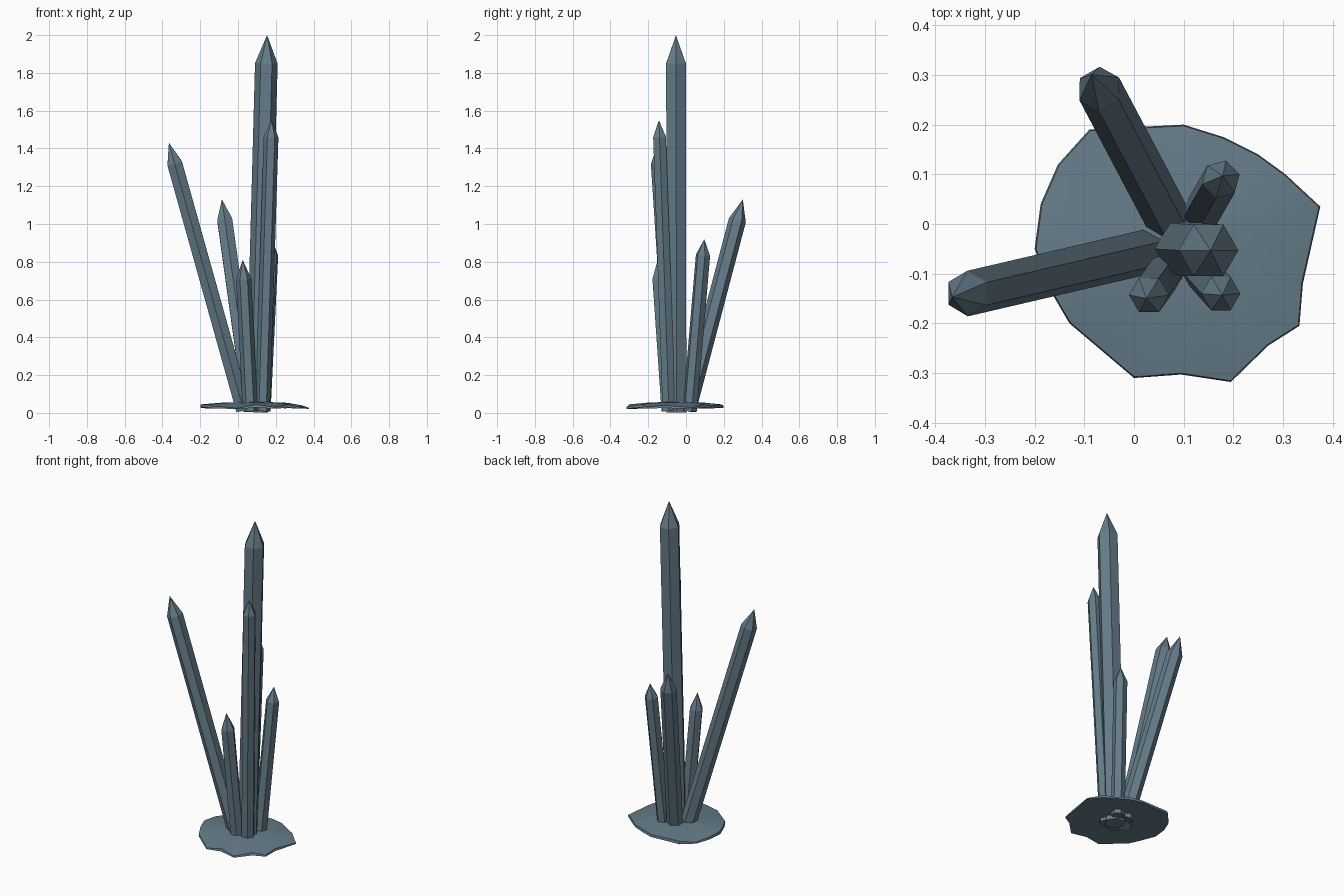
import bpy
import bmesh
import math
from mathutils import Vector

cube = bpy.data.objects.get("Cube")
if cube:
    bpy.data.objects.remove(cube, do_unlink=True)

slate = bpy.data.materials.new("slate_blue")
slate.use_nodes = True
colour = (0.13, 0.2, 0.25, 1)
slate.diffuse_color = colour
slate.node_tree.nodes["Principled BSDF"].inputs["Base Color"].default_value = colour


def finish(name, bm):
    """Turn a bmesh into a named object with the shared material."""
    bmesh.ops.recalc_face_normals(bm, faces=bm.faces)
    mesh = bpy.data.meshes.new(name)
    bm.to_mesh(mesh)
    bm.free()
    mesh.materials.append(slate)
    obj = bpy.data.objects.new(name, mesh)
    bpy.context.collection.objects.link(obj)
    return obj


def bridge(bm, lower, upper):
    """Join two vertex rings of equal length with quads."""
    count = len(lower)
    for i in range(count):
        j = (i + 1) % count
        bm.faces.new((lower[i], lower[j], upper[j], upper[i]))


def fan(bm, ring, centre):
    """Close a vertex ring with triangles to one point."""
    tip = bm.verts.new(centre)
    for i, vert in enumerate(ring):
        bm.faces.new((vert, ring[(i + 1) % len(ring)], tip))


def crystal(name, foot, shoulder, radius, tip_height, twist=0):
    """Six-sided leaning shaft with a pointed cap."""
    foot, shoulder = Vector(foot), Vector(shoulder)
    axis = (shoulder - foot).normalized()
    turn = Vector((0, 0, 1)).rotation_difference(axis)
    bm = bmesh.new()
    rings = []
    for centre in (foot, shoulder):
        ring = []
        for side in range(6):
            a = math.radians(60 * side + twist)
            corner = Vector((math.cos(a), math.sin(a), 0)) * radius
            ring.append(bm.verts.new(centre + turn @ corner))
        rings.append(ring)
    bridge(bm, *rings)
    bm.faces.new(rings[0])
    fan(bm, rings[1], shoulder + axis * tip_height)
    finish(name, bm)


# Crystals, each leaning out from the middle of the base
crystal("tall_crystal", (0.1, -0.05, 0.003), (0.15, -0.053, 1.85), 0.06, 0.15)
crystal("right_crystal", (0.03, -0.055, 0.015), (-0.335, -0.14, 1.32), 0.046, 0.115, 30)
crystal("back_crystal", (0.07, 0.007, 0.015), (-0.07, 0.272, 1.02), 0.046, 0.115, 30)
crystal("front_left_crystal", (0.13, -0.09, 0.01), (0.175, -0.14, 1.46), 0.039, 0.09)
crystal("front_right_crystal", (0.065, -0.095, 0.01), (0.03, -0.143, 0.71), 0.04, 0.1)
crystal("back_left_crystal", (0.135, 0.02, 0.01), (0.175, 0.09, 0.835), 0.039, 0.085, 15)

# Irregular stone base: outline position and height of its upper edge
outline = [
    (-0.2, -0.05, 0.045), (-0.165, -0.14, 0.045), (-0.13, -0.2, 0.035),
    (0, -0.31, 0.025), (0.095, -0.303, 0.045), (0.195, -0.318, 0.03),
    (0.27, -0.245, 0.045), (0.333, -0.205, 0.03), (0.34, -0.12, 0.04),
    (0.375, 0.035, 0.028), (0.305, 0.1, 0.045), (0.25, 0.14, 0.035),
    (0.18, 0.175, 0.045), (0.1, 0.2, 0.04), (-0.09, 0.19, 0.045),
    (-0.153, 0.12, 0.03), (-0.188, 0.04, 0.04),
]
middle = Vector((0.09, -0.05, 0))


def base_ring(bm, scale, height):
    ring = []
    for x, y, z in outline:
        spot = middle.lerp(Vector((x, y, 0)), scale)
        spot.z = height(z)
        ring.append(bm.verts.new(spot))
    return ring


bm = bmesh.new()
under = base_ring(bm, 0.5, lambda z: 0.03)
rim_low = base_ring(bm, 1, lambda z: z * 0.4 + 0.01)
rim_high = base_ring(bm, 0.99, lambda z: z)
crown = base_ring(bm, 0.6, lambda z: 0.052 + z * 0.05)
for pair in ((under, rim_low), (rim_low, rim_high), (rim_high, crown)):
    bridge(bm, *pair)
fan(bm, under, middle + Vector((0, 0, 0.03)))
fan(bm, crown, middle + Vector((0, 0, 0.06)))
base = finish("stone_base", bm)

bpy.ops.object.select_all(action="DESELECT")
base.select_set(True)
bpy.context.view_layer.objects.active = base
bpy.ops.object.shade_smooth_by_angle(angle=math.radians(30))
